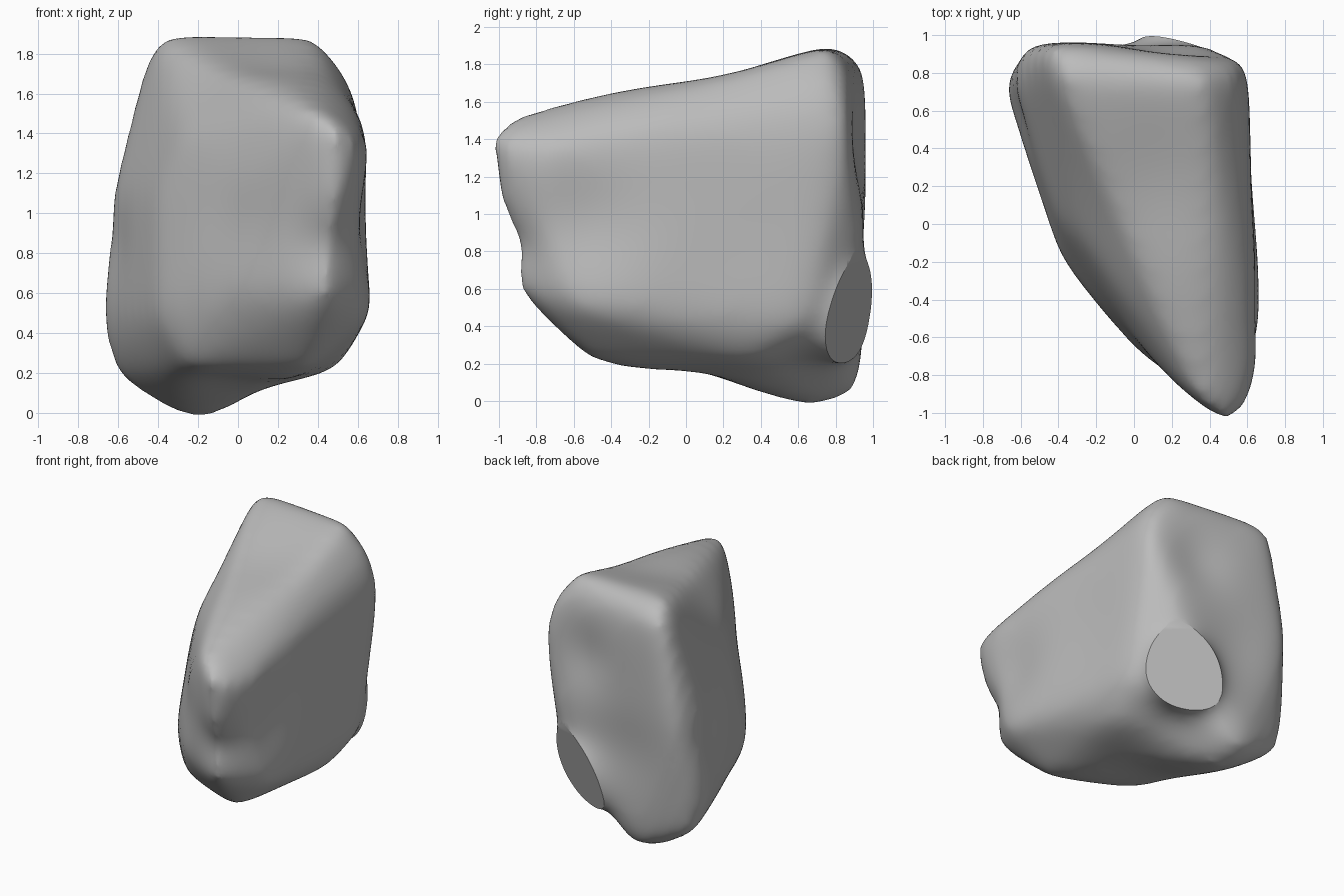
import bpy, bmesh
from math import exp
from mathutils import Vector, Matrix

cube = bpy.data.objects.get("Cube")
if cube:
    bpy.data.objects.remove(cube)

# Corner points of the boulder, grouped by region
BACK = [(-.41, .8, 1.91), (.39, .78, 1.91), (-.45, .965, 1.8), (.36, .89, 1.74),
        (.56, .82, 1.67), (-.58, .965, 1.1), (.605, .87, 1.48), (.4, .955, .88),
        (.6, .64, .4), (-.27, .68, -.04), (-.08, .65, -.04), (-.2, .94, .03)]
LEFT = [(-.7, .74, .5), (-.67, .75, .32), (-.645, .74, 1.08), (-.62, .82, .17),
        (-.4, -.18, .48), (-.41, .02, 1.1), (-.52, .85, 1.6), (-.28, -.08, 1.4)]
FRONT = [(.5, -1.07, 1.45), (.36, -.97, 1.53), (.61, -.97, 1.38), (.67, -.75, 1.36),
         (.5, -1.04, 1.15), (.45, -.93, .57), (.69, -.57, .5), (0, -.68, .6),
         (.03, -.68, 1.15), (.06, -.52, 1.44)]
TOP_AND_BASE = [(-.08, 0, 1.65), (.3, 0, 1.69), (.3, -.6, 1.61), (-.25, -.28, .2),
                (.35, -.53, .21), (.5, .4, .2)]

# Flat break on the back corner
BREAK_AT = Vector((.28, .87, .45))
BREAK_DIR = Vector((.4, .88, -.25)).normalized()

# Shallow hollows: centre, radius, depth
HOLLOWS = [((.18, .92, 1.35), .3, .04), ((-.12, .93, .75), .35, .025),
           ((.45, -.92, .82), .22, .045), ((.66, -.58, .94), .38, .06),
           ((.61, .2, .95), .55, .02), ((.05, -.6, .95), .35, .03),
           ((-.62, .6, .85), .25, .02), ((.2, .6, .1), .35, .06),
           ((0, .08, .13), .4, .06), ((.12, .2, 1.76), .5, .04)]


def add_hull(bm, points):
    verts = [bm.verts.new(p) for p in points]
    out = bmesh.ops.convex_hull(bm, input=verts)
    inside = [v for v in out["geom_interior"] if isinstance(v, bmesh.types.BMVert)]
    bmesh.ops.delete(bm, geom=inside, context='VERTS')


# Blocky body and the stump that carries the break
bm = bmesh.new()
add_hull(bm, BACK + LEFT + FRONT + TOP_AND_BASE)
turn = BREAK_DIR.to_track_quat('Z', 'Y').to_matrix().to_4x4()
bmesh.ops.create_cone(bm, cap_ends=True, segments=24, radius1=.32, radius2=.23, depth=.6,
                      matrix=Matrix.Translation(BREAK_AT - BREAK_DIR * .05)
                      @ Matrix.Diagonal((1, 1, 1.1, 1)) @ turn)
bmesh.ops.recalc_face_normals(bm, faces=bm.faces)
mesh = bpy.data.meshes.new("boulder")
bm.to_mesh(mesh)
bm.free()
boulder = bpy.data.objects.new("boulder", mesh)
bpy.context.collection.objects.link(boulder)

# Merge and weather the edges
merge = boulder.modifiers.new("merge", 'REMESH')
merge.mode = 'VOXEL'
merge.voxel_size = .035
weather = boulder.modifiers.new("weather", 'SMOOTH')
weather.factor = .9
weather.iterations = 38
graph = bpy.context.evaluated_depsgraph_get()
bm = bmesh.new()
bm.from_mesh(bpy.data.meshes.new_from_object(boulder.evaluated_get(graph)))
boulder.modifiers.clear()

# Press in the hollows
bm.normal_update()
for v in bm.verts:
    push = sum(d * exp(-((v.co - Vector(c)).length / r) ** 2 * 1.5) for c, r, d in HOLLOWS)
    v.co -= v.normal * push

# Slice the break flat and close it
cut = bmesh.ops.bisect_plane(bm, geom=bm.verts[:] + bm.edges[:] + bm.faces[:],
                             plane_co=BREAK_AT, plane_no=BREAK_DIR, clear_outer=True)
rim = [e for e in cut["geom_cut"] if isinstance(e, bmesh.types.BMEdge)]
bmesh.ops.holes_fill(bm, edges=rim, sides=0)
bmesh.ops.recalc_face_normals(bm, faces=bm.faces)
mesh.clear_geometry()
bm.to_mesh(mesh)
bm.free()

# Stone colour
stone = bpy.data.materials.new("grey stone")
stone.use_nodes = True
stone.diffuse_color = (.5, .5, .5, 1)
stone.node_tree.nodes["Principled BSDF"].inputs["Base Color"].default_value = (.5, .5, .5, 1)
mesh.materials.append(stone)

bpy.ops.object.select_all(action='DESELECT')
boulder.select_set(True)
bpy.context.view_layer.objects.active = boulder
bpy.ops.object.shade_smooth_by_angle(angle=.5)
